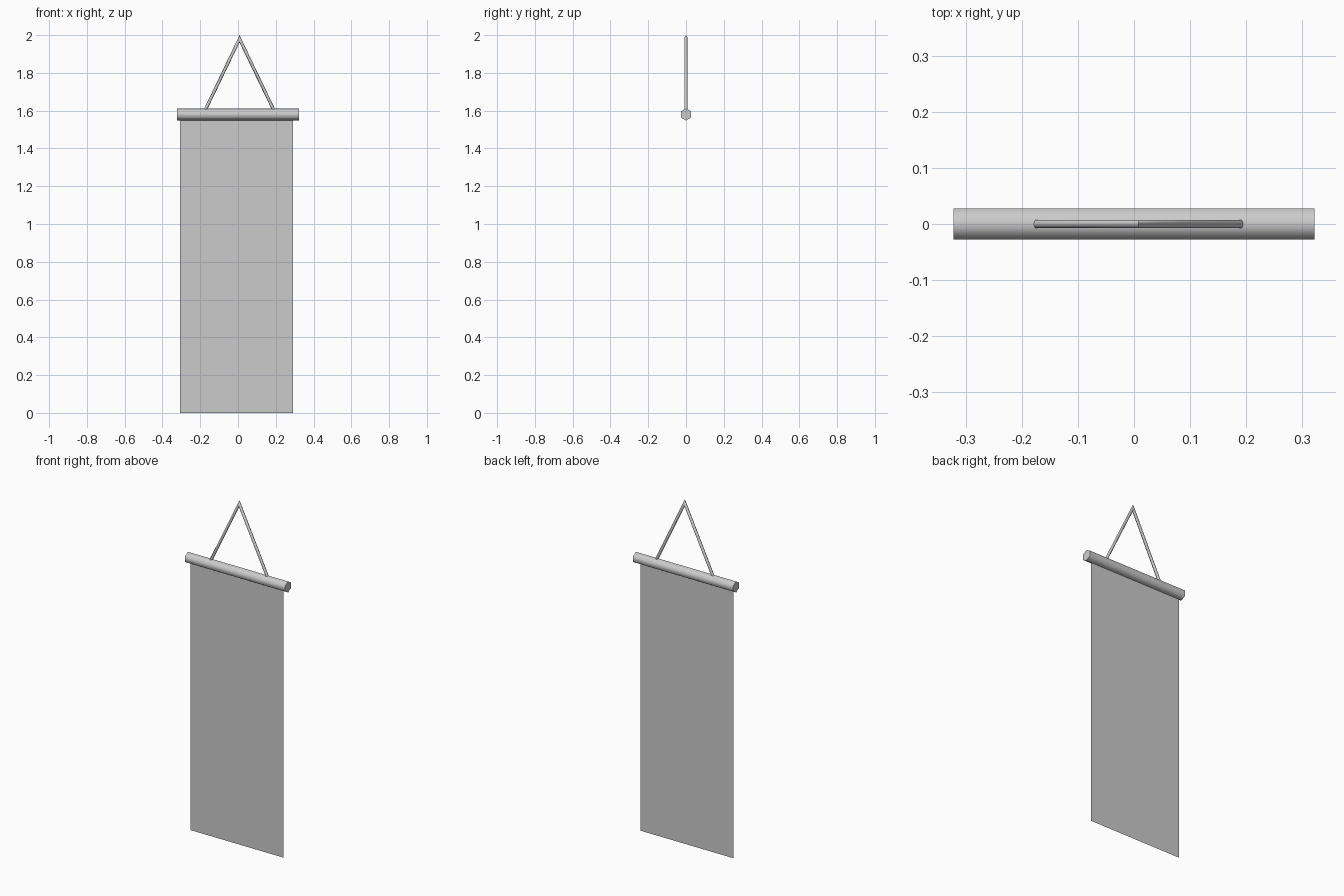
import bpy, bmesh
from math import sin, cos, atan2, tau, pi
from mathutils import Vector

if "Cube" in bpy.data.objects:
    bpy.data.objects.remove(bpy.data.objects["Cube"])


def make_object(name, bm, smooth=None):
    bmesh.ops.recalc_face_normals(bm, faces=bm.faces)
    mesh = bpy.data.meshes.new(name)
    bm.to_mesh(mesh)
    bm.free()
    obj = bpy.data.objects.new(name, mesh)
    bpy.context.collection.objects.link(obj)
    if smooth:
        bpy.context.view_layer.objects.active = obj
        obj.select_set(True)
        bpy.ops.object.shade_smooth_by_angle(angle=smooth)
        obj.select_set(False)
    return obj


def loft(rings):
    """Skin a list of point rings and cap both ends."""
    bm = bmesh.new()
    loops = [[bm.verts.new(p) for p in ring] for ring in rings]
    n = len(loops[0])
    for a, b in zip(loops, loops[1:]):
        for i in range(n):
            j = (i + 1) % n
            bm.faces.new((a[i], a[j], b[j], b[i]))
    bm.faces.new(loops[0])
    bm.faces.new(loops[-1])
    return bm


def hexagon(radius):
    """(up, sideways) pairs, with a corner pointing up."""
    return [(radius * cos(i * tau / 6), radius * sin(i * tau / 6)) for i in range(6)]


# Hanging rod: hexagonal bar along x
rod = loft([[(x, b, 1.58 + a) for a, b in hexagon(0.032)] for x in (-0.322, 0.322)])
make_object("hanging_rod", rod, smooth=pi / 2.5)

# Hanging cord: mitred inverted V with its feet sunk into the rod
mid, apex_z, foot_z, spread = 0.008, 1.98, 1.59, 0.188
t = atan2(spread, apex_z - foot_z)
profile = hexagon(0.0085)
rings = [[(mid + s * (spread + a * cos(t)), b, foot_z + a * sin(t)) for a, b in profile]
         for s in (-1, 1)]
apex = [(mid, b, apex_z + a / sin(t)) for a, b in profile]
make_object("hanging_cord", loft([rings[0], apex, rings[1]]), smooth=pi / 2.5)

# Banner cloth: a single flat sheet
cloth = bmesh.new()
cloth.faces.new([cloth.verts.new(Vector((x, 0, z))) for x, z in
                 ((-0.306, 0), (0.292, 0), (0.292, 1.555), (-0.306, 1.555))])
make_object("banner_cloth", cloth)
